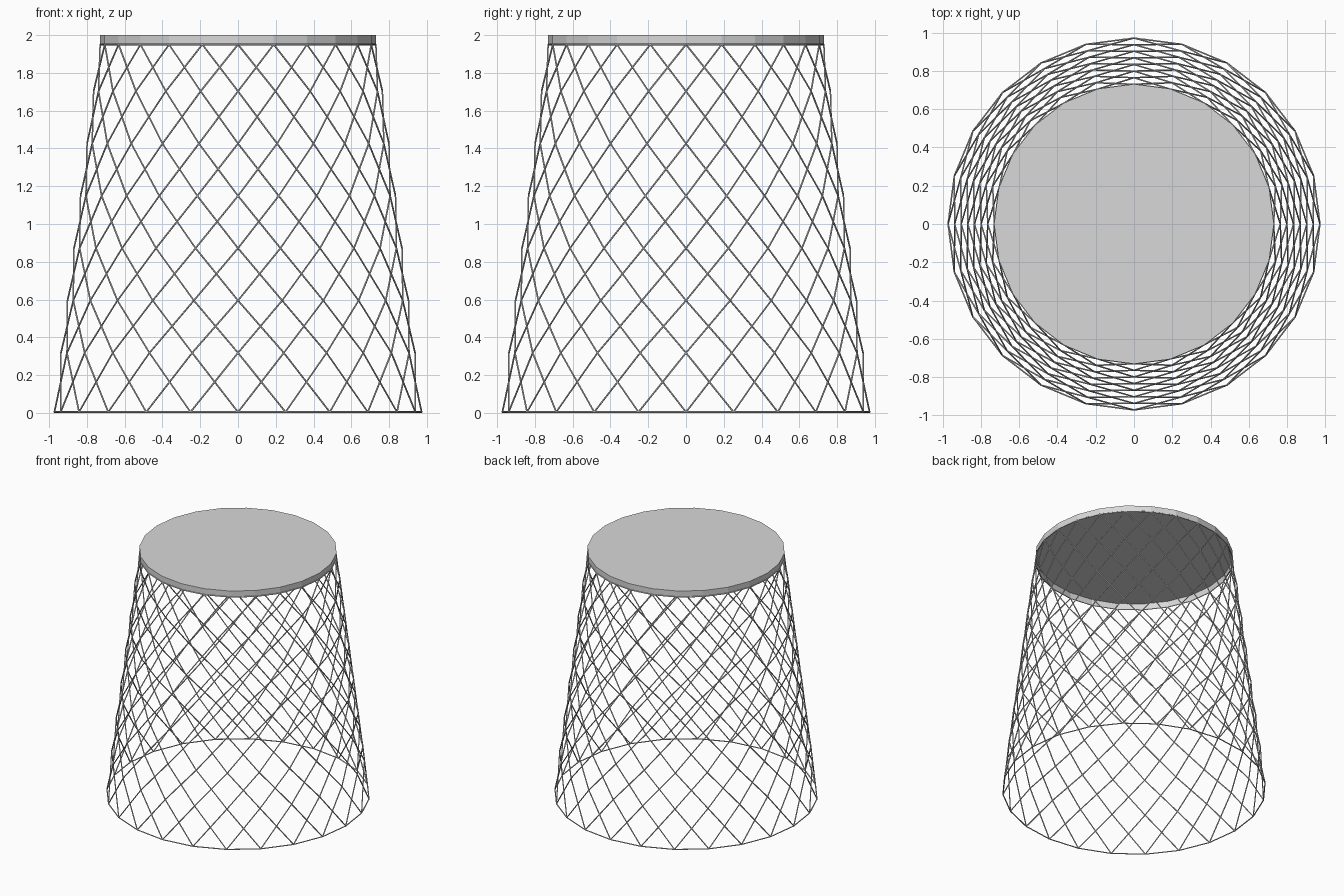
import bpy, bmesh, math
from mathutils import Matrix, Vector

SIDES = 24          # nodes around every ring
LEVELS = 7          # lattice rows
WIRE = 0.0045       # wire radius
BASE_R, TOP_R = 0.972, 0.73
RIM_Z = 1.955       # lower edge of the table top

cube = bpy.data.objects.get("Cube")
if cube:
    bpy.data.objects.remove(cube, do_unlink=True)

grey = bpy.data.materials.new("light grey metal")
grey.use_nodes = True
grey.diffuse_color = (0.69, 0.69, 0.69, 1)
for n in grey.node_tree.nodes:
    if n.type == 'BSDF_PRINCIPLED':
        n.inputs["Base Color"].default_value = grey.diffuse_color


def node(level, k):
    """Lattice node on the tapered body; even rows between foot and rim."""
    r = BASE_R + (TOP_R - BASE_R) * level / LEVELS
    a = 2 * math.pi * k / SIDES
    z = WIRE if level == 0 else min(0.041 + 0.277 * level, RIM_Z - WIRE)
    return Vector((r * math.cos(a), r * math.sin(a), z))


def bar(bm, a, b):
    """Thin straight wire between two points."""
    d = b - a
    m = Matrix.Translation((a + b) / 2) @ d.to_track_quat('Z', 'Y').to_matrix().to_4x4()
    bmesh.ops.create_cone(bm, cap_ends=True, segments=6, radius1=WIRE,
                          radius2=WIRE, depth=d.length, matrix=m)


def finish(bm, name):
    mesh = bpy.data.meshes.new(name)
    bm.to_mesh(mesh)
    bm.free()
    mesh.materials.append(grey)
    obj = bpy.data.objects.new(name, mesh)
    bpy.context.collection.objects.link(obj)


# Two families of wires winding in opposite directions
for name, turn in (("left_winding_wires", 1), ("right_winding_wires", -1)):
    bm = bmesh.new()
    for level in range(LEVELS):
        for k in range(SIDES):
            bar(bm, node(level, k), node(level + 1, k + turn))
    finish(bm, name)

# Wire rings closing the lattice at foot and top
for name, level in (("base_ring", 0), ("top_ring", LEVELS)):
    bm = bmesh.new()
    for k in range(SIDES):
        bar(bm, node(level, k), node(level, k + 1))
    finish(bm, name)

# Table top: shallow faceted tray turned upside down, open below
bm = bmesh.new()
bmesh.ops.create_cone(bm, cap_ends=True, segments=SIDES, radius1=0.731, radius2=0.731,
                      depth=2 - RIM_Z, matrix=Matrix.Translation((0, 0, (2 + RIM_Z) / 2)))
bottom = [f for f in bm.faces if f.normal.z < -0.5]
bmesh.ops.delete(bm, geom=bottom, context='FACES_ONLY')
finish(bm, "table_top")
